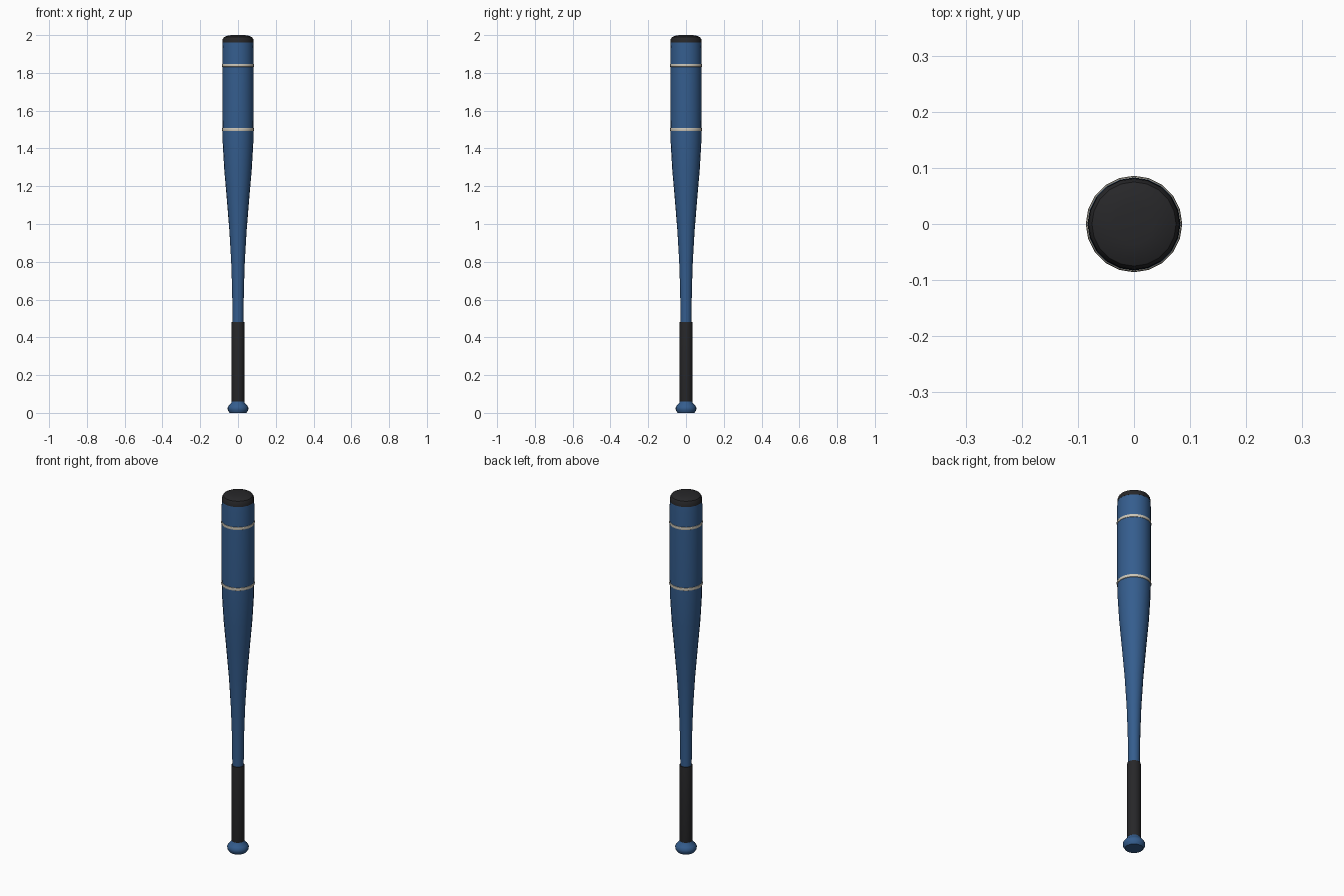
import bpy, bmesh, math

if "Cube" in bpy.data.objects:
    bpy.data.objects.remove(bpy.data.objects["Cube"])

SIDES = 20


def material(name, color):
    m = bpy.data.materials.new(name)
    m.diffuse_color = (*color, 1)
    m.use_nodes = True
    m.node_tree.nodes["Principled BSDF"].inputs["Base Color"].default_value = m.diffuse_color
    return m


blue = material("blue_paint", (0.035, 0.11, 0.27))
black = material("black_rubber", (0.02, 0.02, 0.022))
cream = material("cream_stripe", (0.6, 0.56, 0.47))


def lathe(name, profile, mat):
    """Revolve (radius, height) points around z and close both ends."""
    bm = bmesh.new()
    rings = []
    for r, z in profile:
        rings.append([bm.verts.new((r * math.cos(2 * math.pi * i / SIDES),
                                    r * math.sin(2 * math.pi * i / SIDES), z))
                      for i in range(SIDES)])
    for a, b in zip(rings, rings[1:]):
        for i in range(SIDES):
            j = (i + 1) % SIDES
            bm.faces.new((a[i], a[j], b[j], b[i]))
    bm.faces.new(rings[0][::-1])
    bm.faces.new(rings[-1])
    mesh = bpy.data.meshes.new(name)
    bm.to_mesh(mesh)
    bm.free()
    mesh.materials.append(mat)
    obj = bpy.data.objects.new(name, mesh)
    bpy.context.collection.objects.link(obj)
    bpy.ops.object.select_all(action='DESELECT')
    obj.select_set(True)
    bpy.context.view_layer.objects.active = obj
    bpy.ops.object.shade_smooth_by_angle(angle=math.radians(35))
    return obj


# Knob and tapered barrel in one profile
lathe("bat_body", [(0.045, 0), (0.054, 0.014), (0.055, 0.028), (0.048, 0.04),
                   (0.036, 0.052), (0.031, 0.065), (0.029, 0.30), (0.029, 0.50),
                   (0.031, 0.65), (0.036, 0.80), (0.046, 0.97), (0.060, 1.14),
                   (0.073, 1.29), (0.081, 1.43), (0.083, 1.55), (0.083, 1.93),
                   (0.081, 1.965)], blue)

# Wrapped grip
lathe("grip", [(0.033, 0.06), (0.034, 0.066), (0.034, 0.476), (0.033, 0.482)], black)

# Rounded end cap
lathe("end_cap", [(0.082, 1.96), (0.081, 1.978), (0.075, 1.989),
                  (0.060, 1.996), (0.035, 2.0)], black)

# Two raised stripes around the barrel
for name, z in (("lower_stripe", 1.50), ("upper_stripe", 1.84)):
    lathe(name, [(0.081, z - 0.009), (0.0845, z - 0.007), (0.086, z),
                 (0.0845, z + 0.007), (0.081, z + 0.009)], cream)
